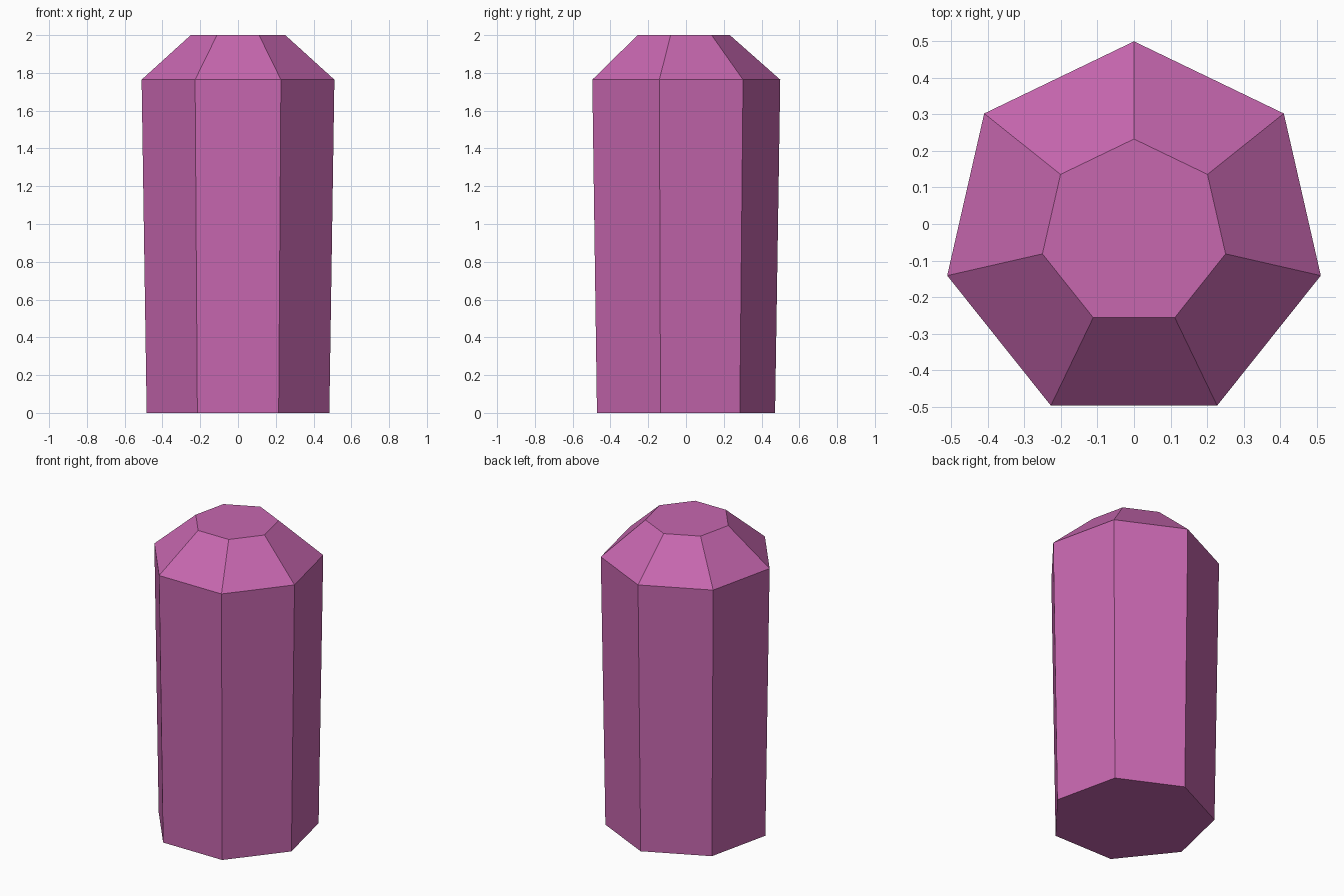
import bpy, bmesh, math

if "Cube" in bpy.data.objects:
    bpy.data.objects.remove(bpy.data.objects["Cube"])

# One flat pink-violet colour
pink = bpy.data.materials.new("orchid_pink")
pink.diffuse_color = (0.57, 0.135, 0.43, 1)
pink.use_nodes = True
pink.node_tree.nodes["Principled BSDF"].inputs["Base Color"].default_value = pink.diffuse_color

SIDES = 7
CENTRE_Y = -0.0245            # puts the heptagon's bounds around y = 0
RINGS = [(0.0, 0.496), (1.764, 0.5235), (2.0, 0.2567)]   # (height, radius)

# Crystal: stacked heptagon rings, one corner pointing to the back
bm = bmesh.new()
rings = []
for z, r in RINGS:
    angles = [math.pi / 2 + 2 * math.pi * i / SIDES for i in range(SIDES)]
    rings.append([bm.verts.new((r * math.cos(a), CENTRE_Y + r * math.sin(a), z)) for a in angles])

# Side walls and bevelled shoulder
for low, high in zip(rings, rings[1:]):
    for i in range(SIDES):
        j = (i + 1) % SIDES
        bm.faces.new((low[i], low[j], high[j], high[i]))

# Flat base and top
bm.faces.new(rings[0][::-1])
bm.faces.new(rings[-1])

mesh = bpy.data.meshes.new("crystal")
bm.to_mesh(mesh)
bm.free()
mesh.materials.append(pink)
crystal = bpy.data.objects.new("crystal", mesh)
bpy.context.collection.objects.link(crystal)
